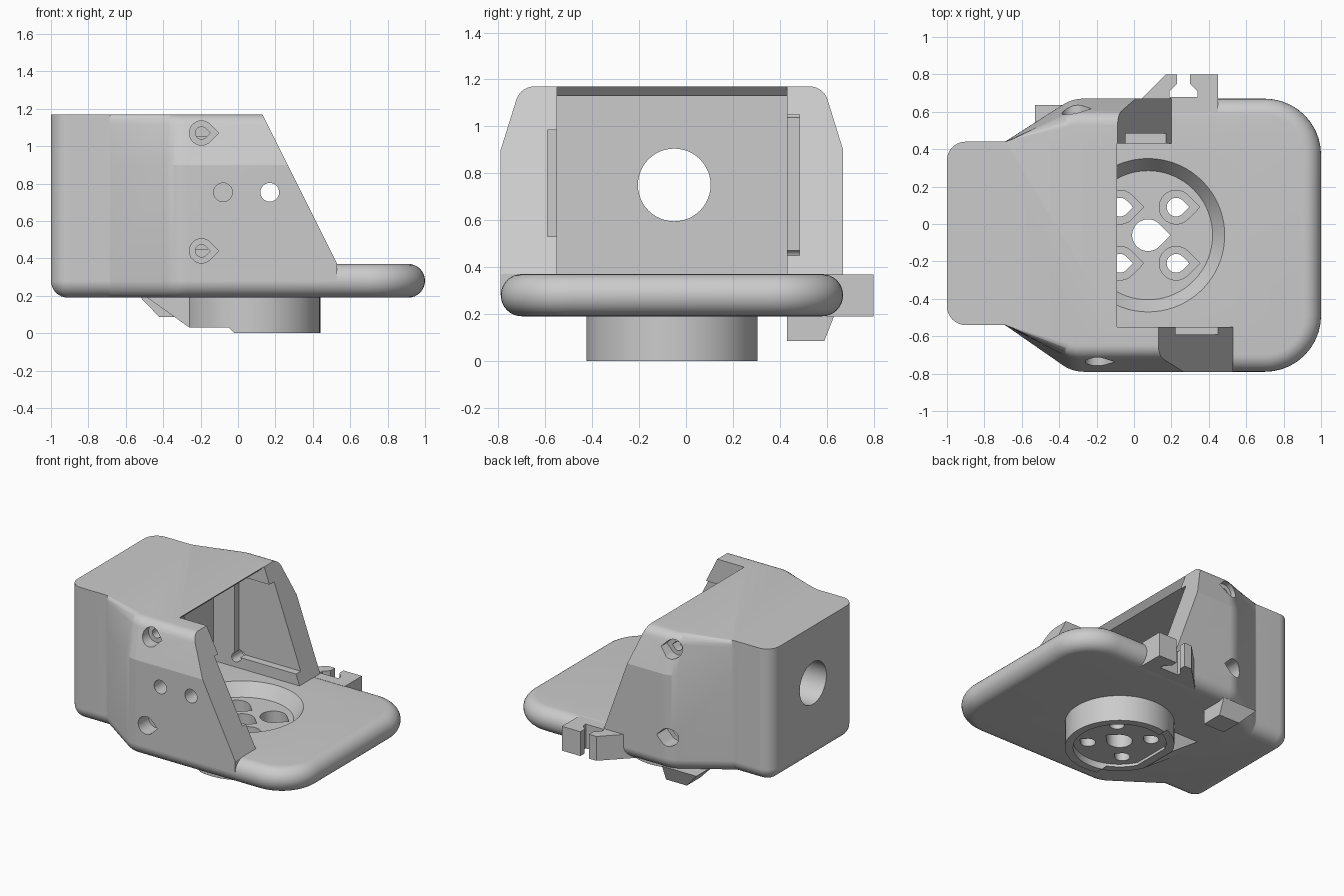
import bpy, bmesh
from math import sin, cos, pi, radians
from mathutils import Vector

cube = bpy.data.objects.get("Cube")
if cube:
    bpy.data.objects.remove(cube, do_unlink=True)

grey = bpy.data.materials.new("plain_grey")
grey.use_nodes = True
grey.diffuse_color = (0.6, 0.6, 0.6, 1)
grey.node_tree.nodes["Principled BSDF"].inputs["Base Color"].default_value = (0.6, 0.6, 0.6, 1)


def loft(name, rings):
    """Solid through closed rings that share a point count."""
    bm = bmesh.new()
    loops = [[bm.verts.new(p) for p in ring] for ring in rings]
    n = len(loops[0])
    for a, b in zip(loops, loops[1:]):
        for i in range(n):
            j = (i + 1) % n
            bm.faces.new((a[i], a[j], b[j], b[i]))
    bm.faces.new(loops[0][::-1])
    bm.faces.new(loops[-1])
    bmesh.ops.recalc_face_normals(bm, faces=bm.faces)
    mesh = bpy.data.meshes.new(name)
    bm.to_mesh(mesh)
    bm.free()
    mesh.materials.append(grey)
    obj = bpy.data.objects.new(name, mesh)
    bpy.context.collection.objects.link(obj)
    return obj


def prism(name, pts, axis, lo, hi):
    """Extrude a 2D outline along an axis."""
    place = {"x": lambda p, h: (h, p[0], p[1]),
             "y": lambda p, h: (p[0], h, p[1]),
             "z": lambda p, h: (p[0], p[1], h)}[axis]
    return loft(name, [[place(p, h) for p in pts] for h in (lo, hi)])


def box(name, x0, x1, y0, y1, z0, z1):
    return prism(name, [(x0, y0), (x1, y0), (x1, y1), (x0, y1)], "z", z0, z1)


def circle(cx, cy, r, n=48):
    return [(cx + r * cos(2 * pi * i / n), cy + r * sin(2 * pi * i / n)) for i in range(n)]


def teardrop(cx, cy, r, n=30):
    arc = [pi / 4 + 1.5 * pi * i / n for i in range(n + 1)]
    return [(cx + r * cos(a), cy + r * sin(a)) for a in arc] + [(cx + r * 1.41, cy)]


def cut(target, cutter):
    cutter.hide_render = True
    mod = target.modifiers.new("cut", "BOOLEAN")
    mod.operation = "DIFFERENCE"
    mod.solver = "EXACT"
    mod.object = cutter
    bpy.context.view_layer.objects.active = target
    bpy.ops.object.modifier_apply(modifier=mod.name)
    bpy.data.objects.remove(cutter, do_unlink=True)


def footprint(z, right, corner, inset=0.0, taper=0.0):
    """Rounded outline: narrow at -x, flaring to the full width."""
    e, w = inset, inset + taper
    corners = [(-1 + e, -.54 + e, .1), (-.69, -.54 + e, .03), (-.33, -.79 + w, .2),
               (right - e, -.79 + w, corner), (right - e, .67 - w, corner),
               (-.33, .67 - w, .2), (-.69, .44 - e, .03), (-1 + e, .44 - e, .1)]
    ring = []
    for i, (x, y, r) in enumerate(corners):
        p = Vector((x, y))
        d0 = (Vector(corners[i - 1][:2]) - p).normalized()
        d1 = (Vector(corners[(i + 1) % 8][:2]) - p).normalized()
        half = (pi - d0.angle(d1)) / 2
        t = max(r - e, .01) * sin(half) / cos(half)
        a, b, k = p + d0 * t, p + d1 * t, cos(half)
        for s in range(11):
            u = s / 10
            wa, wp, wb = (1 - u) ** 2, 2 * u * (1 - u) * k, u * u
            q = (a * wa + p * wp + b * wb) / (wa + wp + wb)
            ring.append((q.x, q.y, z))
    return ring


# Base plate with fully rounded rim
rings = []
for i in range(17):
    a = -pi / 2 + pi * i / 16
    rings.append(footprint(.28 + .09 * sin(a), 1, .3, .09 * (1 - cos(a))))
base_plate = loft("base_plate", rings)

# Housing: straight sides, tapered shoulders, rounded top edges
rings = [footprint(.28, .6, .01), footprint(.9, .6, .01)]
for i in range(8):
    a = radians(17.5 + 72.5 * i / 7)
    rings.append(footprint(1.09 + .08 * sin(a), .6, .01, 0, .143 - .08 * cos(a)))
housing = loft("housing", rings)

# Sloped wall ends, then the open bay under the roof
cut(housing, prism("front_slope", [(.53, .2), (.53, .37), (.03, 1.37), (2, 1.37), (2, .2)],
                   "y", -1, -.54))
cut(housing, prism("back_slope", [(.2, .2), (.2, .37), (-.16, 1.37), (2, 1.37), (2, .2)],
                   "y", .42, 1))
cut(housing, prism("bay", [(-.5, .2), (-.5, 1.13), (-.13, 1.13), (-.05, 1.21), (2, 1.21), (2, .2)],
                   "y", -.55, .43))

# Side pockets and the round cable hole
cut(housing, box("back_pocket", -.33, 1, .4, .485, .45, 1.05))
cut(housing, box("front_pocket", -.33, 1, -.59, -.5, .53, .985))
cut(housing, prism("cable_hole", circle(-.05, .75, .155), "x", -1.2, 0))

# Screw holes with counterbores on both walls
for z in (.44, 1.07):
    for x, inner, seat, outer in ((-.195, -.5, -.67, -1), (-.32, .4, .55, 1)):
        cut(housing, prism("counterbore", teardrop(x, z, .065), "y", seat, outer))
        cut(housing, prism("screw_hole", teardrop(x, z, .033), "y", inner, outer))
for x in (-.08, .17):
    cut(housing, prism("pin_hole", circle(x, .753, .05, 32), "y", -1, -.5))

# Round boss under the plate, stepped on one side, with a shallow socket
CX, CY = .075, -.06
boss = prism("boss", circle(CX, CY, .365, 72), "z", 0, .25)
cut(boss, prism("step", [(-1, -.1), (-.02, -.1), (-.02, 0), (-.05, .03), (-1, .03)], "y", -1, 1))
cut(boss, prism("socket", circle(CX, CY, .31, 60), "z", -.1, .05))
cut(boss, box("flat_side", -1, -.26, -1, 1, -.1, .26))
prism("boss_ramp", [(-.5, .2), (-.26, .03), (-.2, .03), (-.2, .2)], "y", -.2, .08)

# Conical dish in the plate
dish = loft("dish", [[(x, y, z) for x, y in circle(CX, CY, r, 72)]
                     for z, r in ((.28, .345), (.37, .41), (.4, .432))])
cut(base_plate, dish)

# Centre hole and four counterbored bolt holes through plate and boss
for part in (base_plate, boss):
    cut(part, prism("centre_hole", teardrop(CX, CY, .085), "z", -.1, .5))
    for dx in (-.15, .15):
        for dy in (-.15, .15):
            x, y = CX + dx, CY + dy
            cut(part, prism("bolt_seat", teardrop(x, y, .09), "z", .12, .5))
            cut(part, prism("bolt_hole", teardrop(x, y, .05), "z", -.1, .5))

# Cable clip tab with keyhole slot
clip_tab = prism("clip_tab", [(-.03, .6), (.04, .67), (.17, .8), (.45, .8), (.45, .6)], "z", .19, .369)
cut(clip_tab, prism("keyhole", [(.19, .68), (.34, .68), (.34, .71), (.3, .75), (.3, .9),
                                (.23, .9), (.23, .75), (.19, .71)], "z", .1, .5))

# Small hook below the back wall
loft("hook", [[(-.53, .43, .2), (-.25, .43, .2), (-.25, .635, .2), (-.53, .635, .2)],
              [(-.42, .43, .085), (-.25, .43, .085), (-.25, .59, .085), (-.42, .59, .085)]])

# Smooth rounds, crisp edges
bpy.ops.object.select_all(action="DESELECT")
for obj in bpy.context.scene.objects:
    if obj.type == "MESH":
        obj.select_set(True)
        bpy.context.view_layer.objects.active = obj
bpy.ops.object.shade_smooth_by_angle(angle=radians(15))
